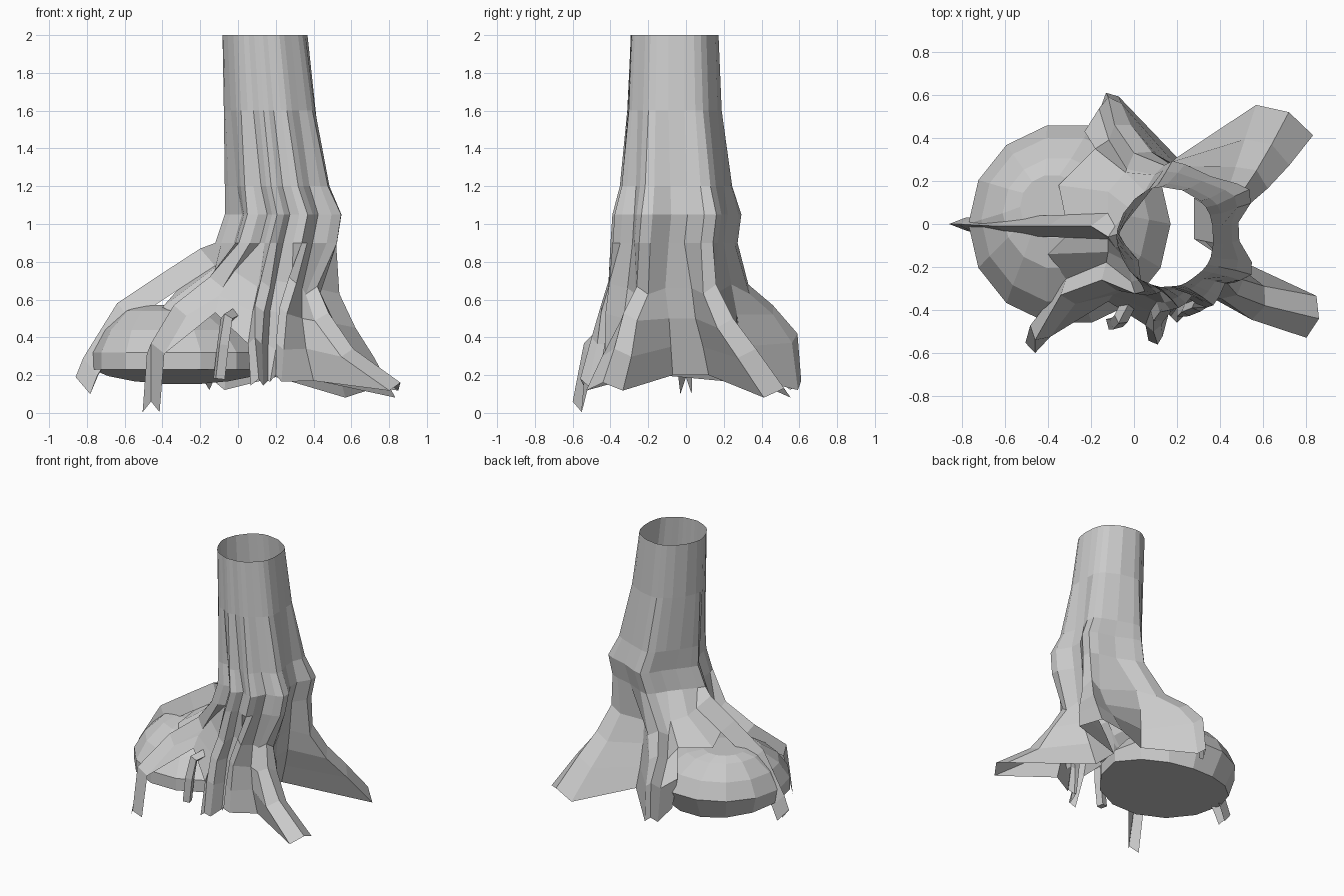
import bpy, bmesh, math
from mathutils import Vector

cube = bpy.data.objects.get("Cube")
if cube:
    bpy.data.objects.remove(cube, do_unlink=True)

grey = bpy.data.materials.new("pale_grey")
grey.use_nodes = True
colour = (0.6, 0.6, 0.6, 1)
grey.diffuse_color = colour
grey.node_tree.nodes["Principled BSDF"].inputs["Base Color"].default_value = colour


def make_object(name, bm):
    bmesh.ops.recalc_face_normals(bm, faces=bm.faces[:])
    mesh = bpy.data.meshes.new(name)
    bm.to_mesh(mesh)
    bm.free()
    mesh.materials.append(grey)
    obj = bpy.data.objects.new(name, mesh)
    bpy.context.collection.objects.link(obj)
    return obj


def loft(bm, columns):
    """Join neighbouring columns; below the end of a shorter one stays open."""
    grid = [[bm.verts.new(p) for p in column] for column in columns]
    for left, right in zip(grid, grid[1:] + grid[:1]):
        for i in range(min(len(left), len(right)) - 1):
            bm.faces.new((left[i], left[i + 1], right[i + 1], right[i]))
    return grid


# Trunk levels: height, centre x, centre y, radius x, radius y, depth of valleys
LEVELS = [
    (2.0, 0.148, -0.06, 0.23, 0.235, 0.02),
    (1.6, 0.18, -0.06, 0.255, 0.255, 0.05),
    (1.2, 0.227, -0.05, 0.297, 0.305, 0.13),
    (1.05, 0.265, -0.045, 0.335, 0.35, 0.19),
    (0.9, 0.23, -0.06, 0.35, 0.345, 0.2),
]
columns = []


def trunk_points(angle, groove):
    a = math.radians(angle)
    return [Vector((cx + rx * (1 - groove * dip) * math.cos(a),
                    cy + ry * (1 - groove * dip) * math.sin(a), z))
            for z, cx, cy, rx, ry, dip in LEVELS]


def root(angle, spread, start_width, end_width, drop, *path):
    """A ridge down the trunk that runs out along a path, with two lower edges."""
    path = [Vector(p) for p in path]
    last = len(path) - 1
    for side in (-1, 0, 1):
        lower = []
        for i, p in enumerate(path):
            out = (p - path[i - 1]) if i else (path[1] - p)
            out.z = 0
            out.normalize()
            across = Vector((-out.y, out.x, 0))
            width = start_width + (end_width - start_width) * i / last
            edge = across * width * side
            if side:
                edge -= out * drop * 0.6 + Vector((0, 0, drop * 0.7))
            lower.append(p + edge)
        columns.append(trunk_points(angle + side * spread, abs(side) * 0.4) + lower)


def valley(angle, groove, *path):
    """A groove between two roots."""
    columns.append(trunk_points(angle, groove) + [Vector(p) for p in path])


# Roots and valleys in order around the trunk
root(-33, 9, 0.05, 0.1, 0.06,
     (0.42, -0.26, 0.67), (0.48, -0.33, 0.53), (0.61, -0.38, 0.34), (0.86, -0.44, 0.16))
valley(-8, 1.7, (0.41, -0.11, 0.66), (0.38, -0.09, 0.5), (0.33, -0.08, 0.35), (0.28, -0.07, 0.2))
valley(13, 1.7, (0.41, 0.03, 0.66), (0.38, 0.05, 0.5), (0.33, 0.09, 0.35), (0.28, 0.12, 0.2))
root(36, 10, 0.06, 0.15, 0.07,
     (0.51, 0.16, 0.68), (0.57, 0.25, 0.5), (0.64, 0.37, 0.34), (0.72, 0.52, 0.13))
valley(70, 1, (0.18, 0.24, 0.68), (0.17, 0.27, 0.52), (0.18, 0.29, 0.35), (0.2, 0.31, 0.19))
root(105, 10, 0.07, 0.045, 0.07,
     (0, 0.33, 0.68), (-0.09, 0.46, 0.57), (-0.12, 0.59, 0.42), (-0.13, 0.61, 0.17))
valley(130, 1, (-0.04, 0.24, 0.73), (-0.18, 0.35, 0.61), (-0.23, 0.43, 0.42), (-0.2, 0.45, 0.2))
valley(152, 1, (-0.12, 0.15, 0.76), (-0.35, 0.18, 0.59))
root(180, 9, 0.06, 0.03, 0.13,
     (-0.2, -0.01, 0.87), (-0.4, -0.01, 0.74), (-0.64, -0.01, 0.58),
     (-0.82, 0, 0.29), (-0.86, 0, 0.19))
valley(206, 1, (-0.12, -0.13, 0.77), (-0.4, -0.14, 0.56))
root(230, 9, 0.07, 0.045, 0.08,
     (-0.15, -0.26, 0.72), (-0.34, -0.33, 0.57), (-0.46, -0.54, 0.37), (-0.46, -0.6, 0.06))
valley(246, 1, (-0.02, -0.3, 0.75), (-0.1, -0.33, 0.62), (-0.12, -0.36, 0.53))
root(260, 6, 0.04, 0.035, 0.05,
     (0.12, -0.41, 0.7), (0.09, -0.45, 0.57), (0.09, -0.5, 0.4), (0.11, -0.56, 0.18))
valley(272, 1, (0.2, -0.34, 0.7), (0.17, -0.37, 0.54), (0.16, -0.39, 0.36), (0.16, -0.42, 0.17))
root(288, 7, 0.03, 0.03, 0.05,
     (0.27, -0.39, 0.72), (0.22, -0.41, 0.56), (0.2, -0.43, 0.37), (0.2, -0.46, 0.2))
valley(306, 1, (0.34, -0.31, 0.66), (0.34, -0.33, 0.5), (0.36, -0.34, 0.34), (0.4, -0.34, 0.17))

bm = bmesh.new()
loft(bm, columns)
make_object("trunk_and_roots", bm)

# Boulder under the roots: base dips and narrows at the back, crown off-centre
SIDES = 14
bm = bmesh.new()
rings = [(0.23, 0.47, 0), (0.32, 0.47, 0), (0.44, 0.39, 0.02), (0.54, 0.26, 0.05), (0.57, 0.15, 0.08)]
stone = []
for k in range(SIDES):
    a = math.tau * k / SIDES
    column = []
    for level, (z, r, shift) in enumerate(rings):
        back = max(0, math.sin(a)) if level == 0 else 0
        reach = r - 0.09 * back
        column.append((-0.3 - shift + reach * math.cos(a),
                       shift + reach * math.sin(a), z - 0.08 * back))
    stone.append(column)
grid = loft(bm, stone)
bm.faces.new([column[0] for column in grid])
bm.faces.new([column[-1] for column in grid])
make_object("boulder", bm)

# Thin rootlet hooking down the front of the boulder
curve = bpy.data.curves.new("front_rootlet", "CURVE")
curve.dimensions = "3D"
curve.bevel_depth = 0.035
curve.bevel_resolution = 0
curve.use_fill_caps = True
spline = curve.splines.new("POLY")
bends = [(-0.02, -0.36, 0.52), (-0.06, -0.44, 0.5), (-0.08, -0.46, 0.36), (-0.1, -0.46, 0.18)]
spline.points.add(len(bends) - 1)
for point, bend in zip(spline.points, bends):
    point.co = (*bend, 1)
spline.use_smooth = False
curve.materials.append(grey)
bpy.context.collection.objects.link(bpy.data.objects.new("front_rootlet", curve))
